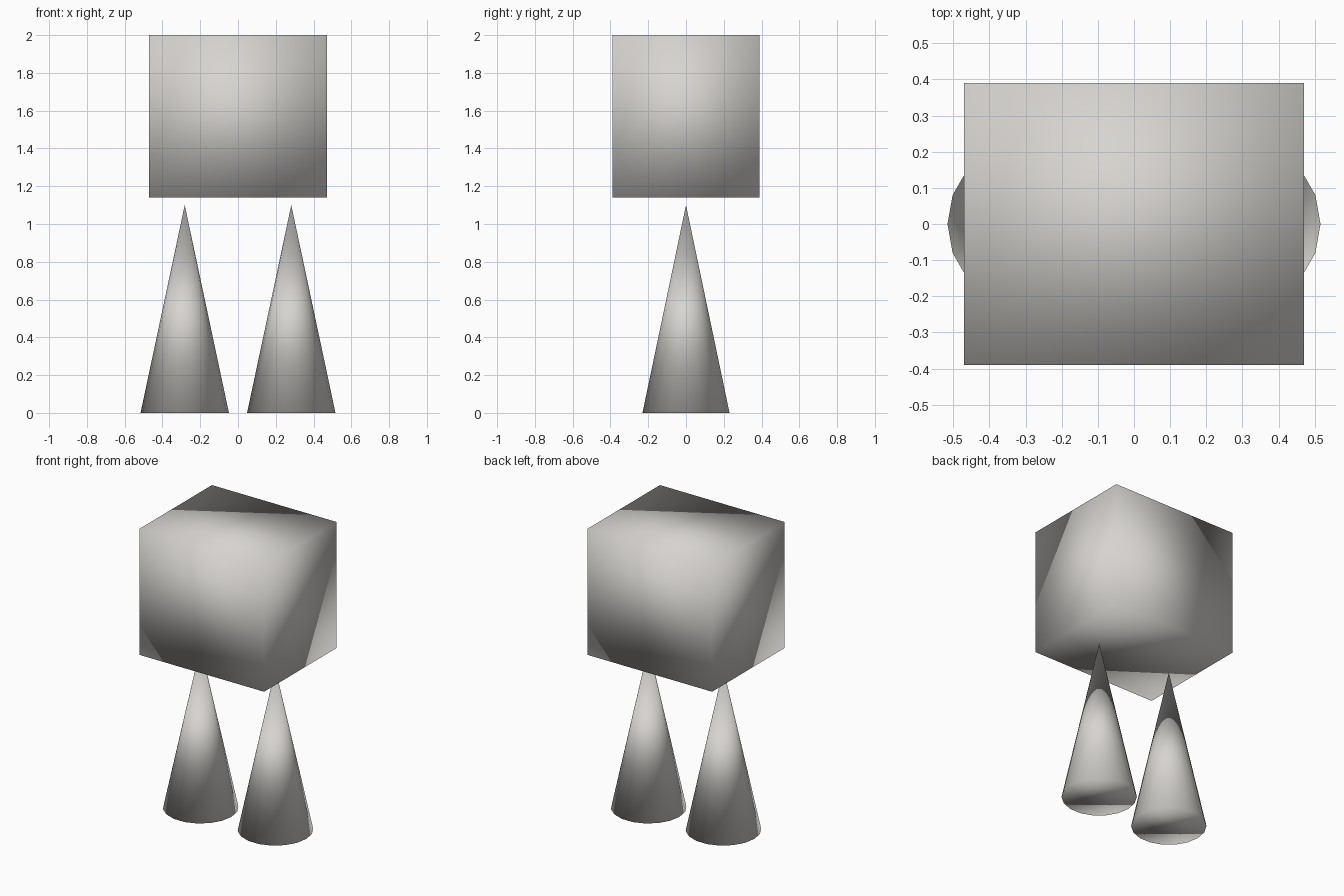
import bpy
import bmesh
from mathutils import Matrix

cube = bpy.data.objects.get("Cube")
if cube:
    bpy.data.objects.remove(cube, do_unlink=True)

# Single warm grey colour
grey = bpy.data.materials.new("warm grey")
grey.use_nodes = True
colour = (0.68, 0.66, 0.63, 1)
grey.diffuse_color = colour
grey.node_tree.nodes["Principled BSDF"].inputs["Base Color"].default_value = colour


def add_part(name, bm, location):
    """Turn a bmesh into a fully smooth-shaded object."""
    bmesh.ops.recalc_face_normals(bm, faces=bm.faces)
    for face in bm.faces:
        face.smooth = True
    mesh = bpy.data.meshes.new(name)
    bm.to_mesh(mesh)
    bm.free()
    mesh.materials.append(grey)
    part = bpy.data.objects.new(name, mesh)
    part.location = location
    bpy.context.collection.objects.link(part)
    return part


# Box body, floating just above the leg tips
body = bmesh.new()
bmesh.ops.create_cube(body, size=1, matrix=Matrix.Diagonal((0.94, 0.78, 0.86, 1)))
add_part("body", body, (0, 0, 1.57))

# Cone legs, wide end on the ground
leg_height = 1.10
for side, x in (("left", 0.282), ("right", -0.282)):
    leg = bmesh.new()
    bmesh.ops.create_cone(leg, cap_ends=True, segments=18, radius1=0.234,
                          radius2=0, depth=leg_height,
                          matrix=Matrix.Rotation(1.5707963, 4, "Z"))
    bmesh.ops.remove_doubles(leg, verts=leg.verts, dist=0.0001)
    add_part(side + "_leg", leg, (x, 0, leg_height / 2))
